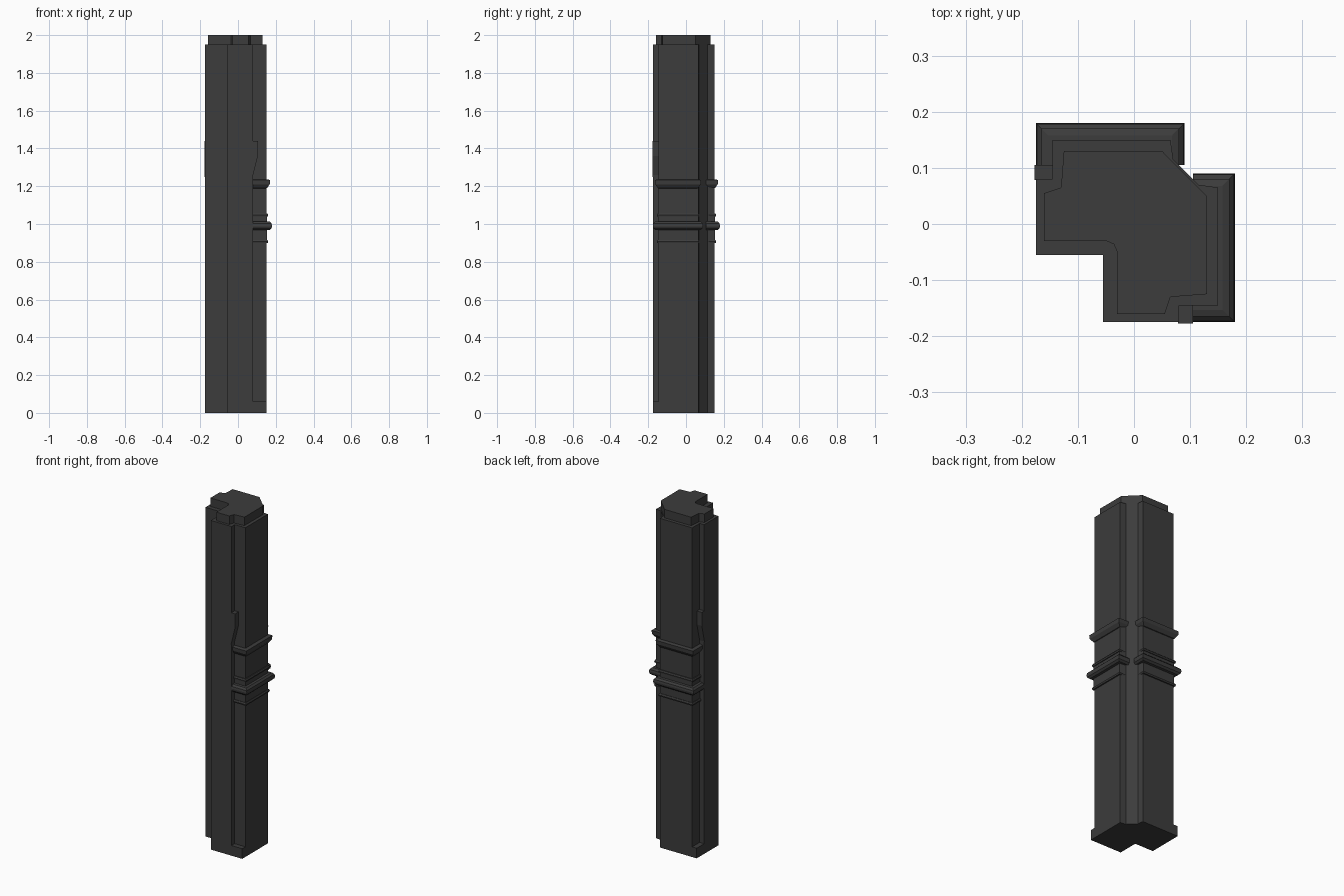
import bpy, bmesh

if "Cube" in bpy.data.objects:
    bpy.data.objects.remove(bpy.data.objects["Cube"])

# Single dark stone colour
stone = bpy.data.materials.new("dark_grey_stone")
stone.use_nodes = True
colour = (0.045, 0.045, 0.045, 1)
stone.diffuse_color = colour
bsdf = stone.node_tree.nodes["Principled BSDF"]
bsdf.inputs["Base Color"].default_value = colour
bsdf.inputs["Roughness"].default_value = 0.8


def loft(name, rings, mirrored=False):
    """Join matching closed rings of points and cap both ends."""
    bm = bmesh.new()
    for swap in ([False, True] if mirrored else [False]):
        loops = [[bm.verts.new((y, x, z) if swap else (x, y, z)) for x, y, z in ring]
                 for ring in rings]
        n = len(rings[0])
        for low, high in zip(loops, loops[1:]):
            for i in range(n):
                j = (i + 1) % n
                bm.faces.new((low[i], low[j], high[j], high[i]))
        bm.faces.new(loops[0][::-1])
        bm.faces.new(loops[-1])
    bmesh.ops.recalc_face_normals(bm, faces=bm.faces[:])
    mesh = bpy.data.meshes.new(name)
    bm.to_mesh(mesh)
    bm.free()
    mesh.materials.append(stone)
    obj = bpy.data.objects.new(name, mesh)
    bpy.context.collection.objects.link(obj)
    return obj


def prism(name, outline, bottom, top):
    return loft(name, [[(x, y, z) for x, y in outline] for z in (bottom, top)])


def diagonal(half, inner):
    """Complete an outline that is symmetric about the x = y diagonal."""
    return half + [(y, x) for x, y in reversed(half)] + inner


def band(name, profile):
    """Sweep a moulding profile of (projection, height) round each outer panel."""
    def station(kind):
        ring = []
        for d, z in profile:
            ring.append({"recess": (0.075, -0.145 - d, z),
                         "front": (0.15 + d, -0.145 - d, z),
                         "rear": (0.15 + d, 0.06 + d, z),
                         "notch": (0.105, 0.06 + d, z)}[kind])
        return ring
    return loft(name, [station(k) for k in ("recess", "front", "rear", "notch")], True)


corner = [(-0.055, -0.055)]
chamfer = [(0.15, 0.065), (0.115, 0.07)]

# Plinth with full corners
prism("plinth", diagonal([(-0.055, -0.175), (0.15, -0.175)] + chamfer, corner), 0, 0.06)

# Shaft with recessed outer corners
shaft = [(-0.055, -0.175), (0.08, -0.175), (0.08, -0.145), (0.15, -0.145)] + chamfer
prism("shaft", diagonal(shaft, corner), 0.06, 1.95)

# Inset cap with a rounded inner corner
cap = [(-0.03, -0.16), (0.055, -0.16), (0.065, -0.13), (0.13, -0.125), (0.13, 0.05)]
fillet = [(-0.05, -0.03), (-0.036, -0.036), (-0.03, -0.05)]
prism("cap", diagonal(cap, fillet), 1.95, 2.0)

# Mouldings around the two outer panels
band("upper_moulding", [(-0.01, 1.185), (0.004, 1.19), (0.018, 1.21),
                        (0.02, 1.232), (0.008, 1.236), (-0.01, 1.236)])
band("collar_plate", [(-0.01, 0.9), (0.003, 0.9), (0.003, 1.05), (-0.01, 1.05)])
for label, z in (("lower", 0.9), ("upper", 1.04)):
    band(label + "_fillet", [(-0.01, z), (0.008, z), (0.01, z + 0.008),
                             (0.006, z + 0.016), (-0.01, z + 0.016)])
band("middle_roll", [(-0.01, 0.966), (0.018, 0.968), (0.028, 0.978), (0.03, 0.99),
                     (0.028, 1.002), (0.018, 1.012), (-0.01, 1.014)])

# Tapered brackets in the recessed corners
wedge = [(0.078, 1.25), (0.105, 1.36), (0.105, 1.44), (0.078, 1.44)]
loft("recess_brackets", [[(x, y, z) for x, z in wedge] for y in (-0.177, -0.14)], True)
